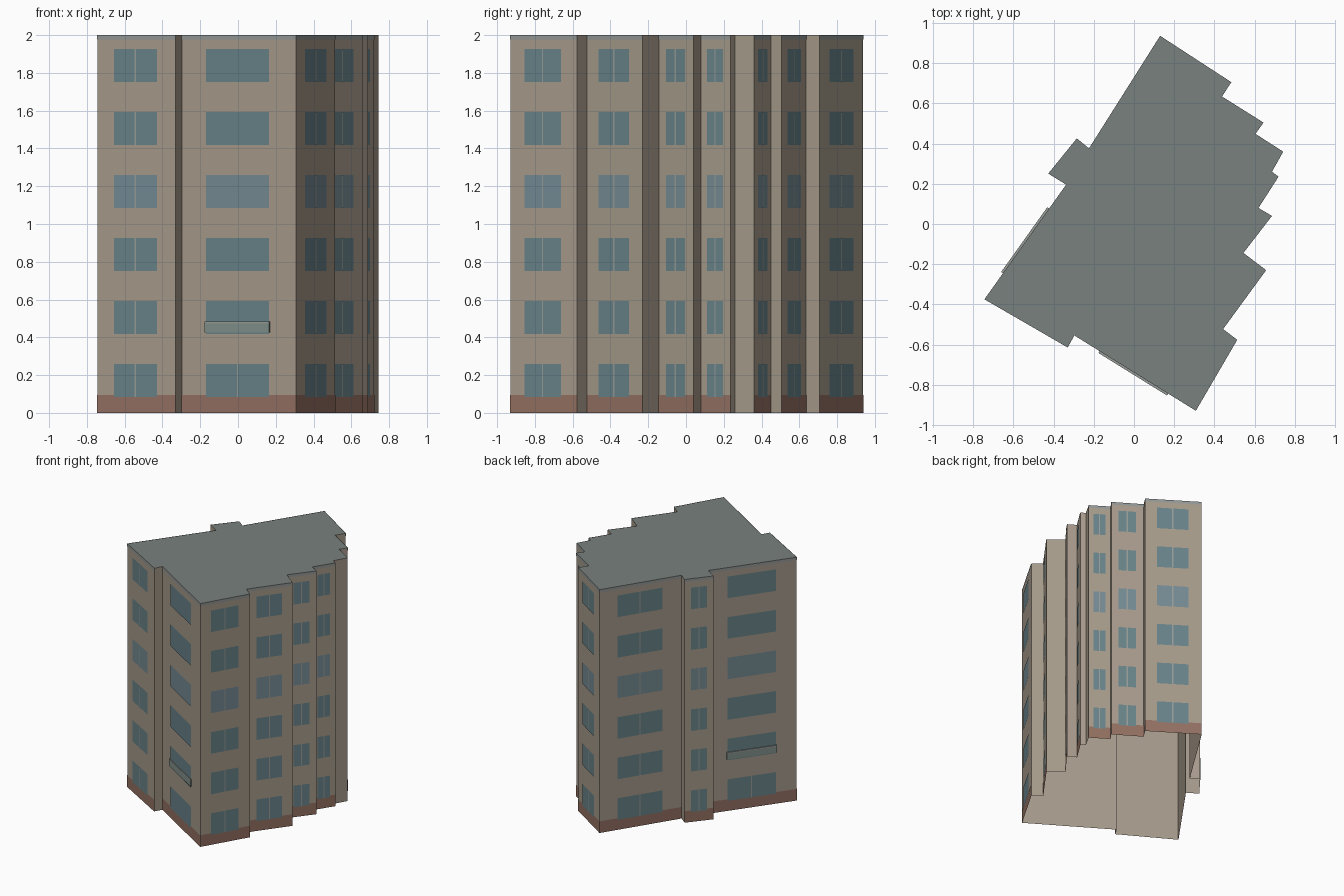
import bpy, bmesh
from mathutils import Vector

if "Cube" in bpy.data.objects:
    bpy.data.objects.remove(bpy.data.objects["Cube"])

# Footprint, counter-clockwise from the left corner
PLAN = [(-.745, -.375), (-.33, -.615), (-.297, -.555), (.308, -.93), (.514, -.577),
        (.444, -.523), (.658, -.23), (.545, -.144), (.687, .04), (.62, .08),
        (.72, .236), (.687, .26), (.743, .36), (.605, .449), (.645, .505),
        (.438, .635), (.485, .706), (.13, .937), (-.224, .377), (-.285, .426),
        (-.427, .251), (-.338, .196)]
H, FLOORS, STOREY = 2.0, 6, 0.3335
WIN_Z, WIN_H = 0.083, 0.177


def material(name, rgb):
    m = bpy.data.materials.new(name)
    m.diffuse_color = (*[(c / 255) ** 2.2 for c in rgb], 1)
    m.use_nodes = True
    m.node_tree.nodes["Principled BSDF"].inputs["Base Color"].default_value = m.diffuse_color
    return m


def finish(bm, name, mat):
    me = bpy.data.meshes.new(name)
    bm.to_mesh(me)
    bm.free()
    me.materials.append(mat)
    ob = bpy.data.objects.new(name, me)
    bpy.context.collection.objects.link(ob)


def quad(bm, *pts):
    bm.faces.new([bm.verts.new(p) for p in pts])


class Wall:
    def __init__(self, a, b):
        self.a = Vector((*a, 0))
        d = Vector((*b, 0)) - self.a
        self.length = d.length
        self.dir = d.normalized()
        self.normal = Vector((self.dir.y, -self.dir.x, 0))

    def at(self, s, z, off):
        return self.a + self.dir * s + self.normal * off + Vector((0, 0, z))

    def panel(self, bm, s0, s1, z0, z1, off):
        quad(bm, self.at(s0, z0, off), self.at(s1, z0, off),
             self.at(s1, z1, off), self.at(s0, z1, off))

    def ledge(self, bm, s0, s1, z0, z1, off):
        # shallow box open at the wall side
        P = self.at
        self.panel(bm, s0, s1, z0, z1, off)
        quad(bm, P(s0, z1, off), P(s1, z1, off), P(s1, z1, 0), P(s0, z1, 0))
        quad(bm, P(s0, z0, 0), P(s1, z0, 0), P(s1, z0, off), P(s0, z0, off))
        quad(bm, P(s0, z0, 0), P(s0, z0, off), P(s0, z1, off), P(s0, z1, 0))
        quad(bm, P(s1, z0, off), P(s1, z0, 0), P(s1, z1, 0), P(s1, z1, off))


walls = [Wall(a, b) for a, b in zip(PLAN, PLAN[1:] + PLAN[:1])]
facades = [w for w in walls if w.length > 0.15]   # short returns stay blank

plaster = material("plaster", (165, 153, 138))
slate = material("slate", (120, 128, 124))
brick = material("brick", (146, 112, 98))
glass = material("glass", (104, 130, 136))
pale_glass = material("pale_glass", (116, 138, 146))
frame = material("frame", (150, 155, 150))
trim = material("trim", (145, 150, 148))
balcony_mat = material("balcony_panel", (128, 143, 138))

# Wall shell, open underneath
bm = bmesh.new()
for w in walls:
    w.panel(bm, 0, w.length, 0, H, 0)
bmesh.ops.remove_doubles(bm, verts=bm.verts, dist=1e-4)
finish(bm, "walls", plaster)

# Flat roof
bm = bmesh.new()
quad(bm, *[(x, y, H) for x, y in PLAN])
finish(bm, "roof", slate)

# Plinth and top trim on the facades
bm, top = bmesh.new(), bmesh.new()
for w in facades:
    w.panel(bm, 0, w.length, 0, 0.095, 0.002)
    w.panel(top, 0, w.length, H - 0.023, H, 0.002)
finish(bm, "plinth", brick)
finish(top, "roof_trim", trim)

# Windows, mullions and the two first-floor balconies
panes, pale, bars, fronts, rails = [bmesh.new() for _ in range(5)]
for i, w in enumerate(walls):
    if w not in facades:
        continue
    wide = i in (2, 21)
    s0, s1 = w.length * 0.215, w.length * 0.765
    mid = (s0 + s1) / 2
    for f in range(FLOORS):
        z = WIN_Z + f * STOREY
        w.panel(pale if f == 3 else panes, s0, s1, z, z + WIN_H, 0.004)
        if not wide or f == 0:
            w.panel(bars, mid - 0.004, mid + 0.004, z, z + WIN_H, 0.005)
    if wide:
        w.ledge(fronts, s0 - 0.005, s1 + 0.005, 0.425, 0.474, 0.01)
        w.ledge(rails, s0 - 0.005, s1 + 0.005, 0.474, 0.484, 0.011)
finish(panes, "window_panes", glass)
finish(pale, "pale_window_panes", pale_glass)
finish(bars, "window_mullions", frame)
finish(fronts, "balcony_fronts", balcony_mat)
finish(rails, "balcony_rails", frame)
